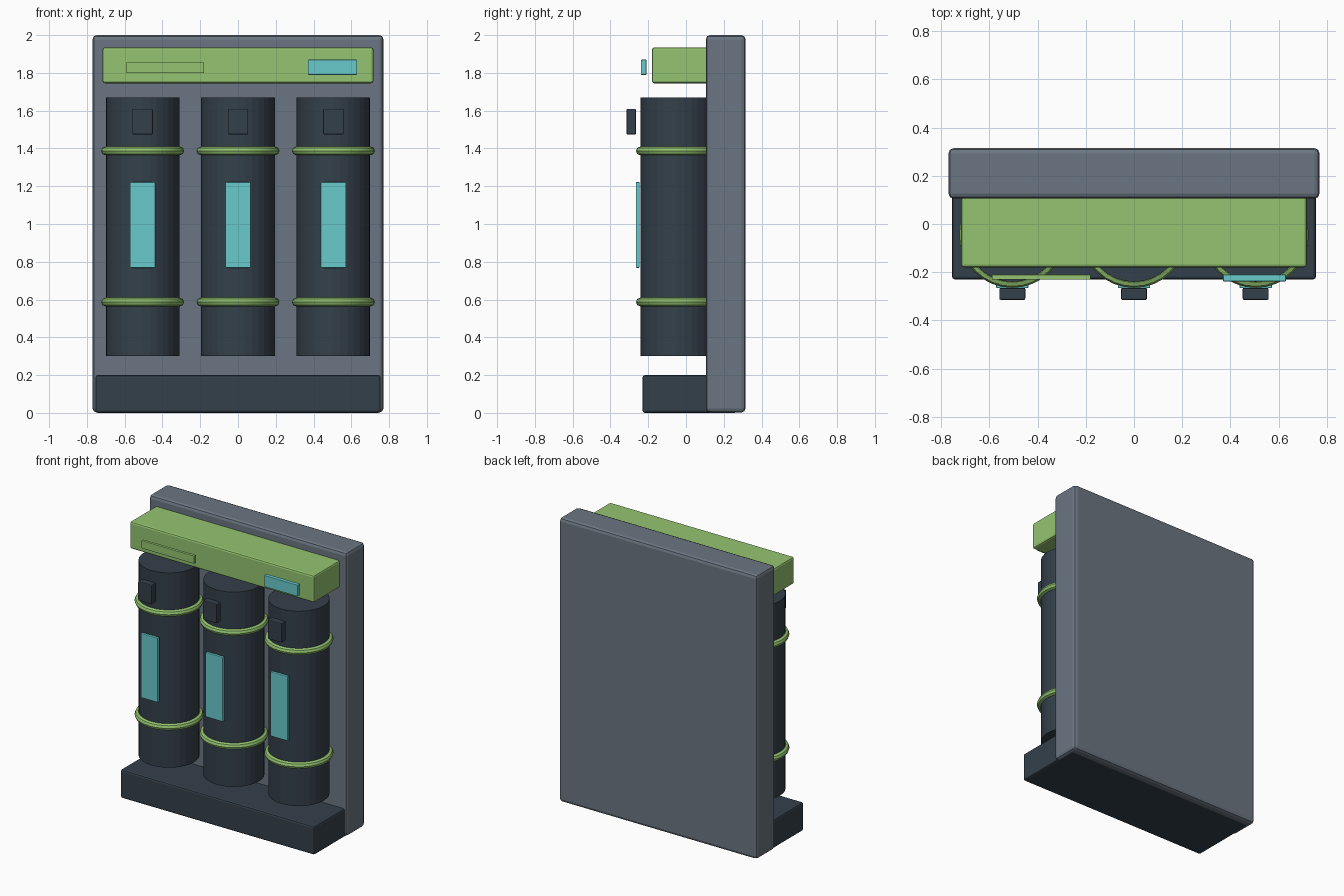
import bpy
from mathutils import Vector

cube = bpy.data.objects.get("Cube")
if cube:
    bpy.data.objects.remove(cube, do_unlink=True)


def make_material(name, rgb):
    mat = bpy.data.materials.new(name)
    mat.use_nodes = True
    color = (*rgb, 1.0)
    mat.diffuse_color = color
    node = next(n for n in mat.node_tree.nodes if n.type == 'BSDF_PRINCIPLED')
    node.inputs["Base Color"].default_value = color
    return mat


GREY = make_material("slate_grey", (0.147, 0.181, 0.223))
DARK = make_material("dark_steel", (0.034, 0.051, 0.069))
GREEN = make_material("light_green", (0.296, 0.552, 0.162))
CYAN = make_material("pale_cyan", (0.138, 0.591, 0.604))


def finish(name, mat):
    obj = bpy.context.object
    obj.name = name
    obj.data.materials.append(mat)
    return obj


def box(name, mat, low, high, bevel):
    """Bevelled box between two opposite corners."""
    low, high = Vector(low), Vector(high)
    bpy.ops.mesh.primitive_cube_add(size=1, location=(low + high) / 2)
    obj = finish(name, mat)
    for v in obj.data.vertices:
        v.co = v.co * (high - low)
    mod = obj.modifiers.new("Bevel", 'BEVEL')
    mod.width = bevel
    mod.segments = 2
    return obj


# Housing: back panel, base and header
box("back_panel", GREY, (-0.77, 0.105, 0.002), (0.77, 0.315, 2.0), 0.022)
box("base", DARK, (-0.755, -0.23, 0), (0.755, 0.27, 0.2), 0.012)
box("header", GREEN, (-0.717, -0.18, 1.745), (0.717, 0.15, 1.935), 0.012)

# Header plates
box("name_plate", GREEN, (-0.59, -0.23, 1.80), (-0.18, -0.21, 1.855), 0.002)
box("display", CYAN, (0.37, -0.238, 1.79), (0.63, -0.21, 1.87), 0.003)

# Three canisters, each with two bands, a label and a latch
CENTER_Y = -0.045
RADIUS = 0.195
for side, x in (("right", -0.505), ("middle", 0.0), ("left", 0.505)):
    bpy.ops.mesh.primitive_cylinder_add(vertices=32, radius=RADIUS, depth=1.37,
                                        location=(x, CENTER_Y, 0.985))
    finish(side + "_canister", DARK)
    for level, z in (("lower", 0.587), ("upper", 1.387)):
        bpy.ops.mesh.primitive_torus_add(major_radius=RADIUS + 0.002, minor_radius=0.023,
                                         major_segments=32, minor_segments=8,
                                         location=(x, CENTER_Y, z))
        finish(f"{side}_{level}_band", GREEN)
        bpy.ops.object.shade_smooth_by_angle()
    box(side + "_label", CYAN, (x - 0.067, -0.266, 0.768), (x + 0.067, -0.245, 1.222), 0.004)
    box(side + "_latch", DARK, (x - 0.054, -0.315, 1.474), (x + 0.054, -0.265, 1.61), 0.006)
